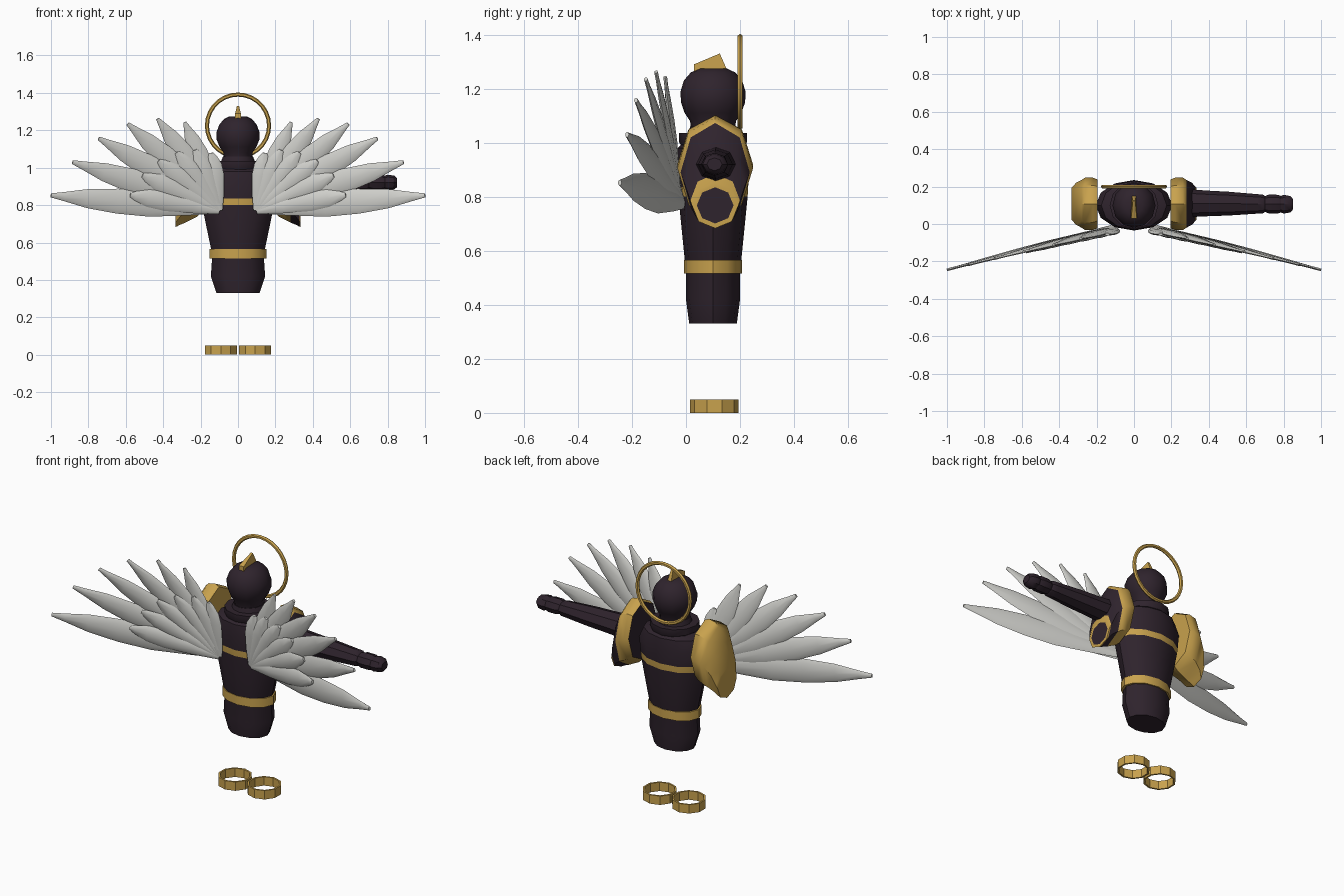
import bpy, bmesh, math
from mathutils import Vector

cube = bpy.data.objects.get("Cube")
if cube:
    bpy.data.objects.remove(cube)


def material(name, rgb):
    m = bpy.data.materials.new(name)
    m.use_nodes = True
    m.diffuse_color = (*rgb, 1)
    m.node_tree.nodes["Principled BSDF"].inputs["Base Color"].default_value = (*rgb, 1)
    return m


DARK = material("dark plum", (0.028, 0.017, 0.026))
GOLD = material("gold", (0.58, 0.36, 0.075))
WHITE = material("feather white", (0.63, 0.63, 0.60))
X, Y, Z = Vector((1, 0, 0)), Vector((0, 1, 0)), Vector((0, 0, 1))


def finish(name, bm, mats, angle=35):
    bmesh.ops.recalc_face_normals(bm, faces=bm.faces)
    mesh = bpy.data.meshes.new(name)
    bm.to_mesh(mesh)
    bm.free()
    for m in mats:
        mesh.materials.append(m)
    ob = bpy.data.objects.new(name, mesh)
    bpy.context.collection.objects.link(ob)
    bpy.ops.object.select_all(action="DESELECT")
    ob.select_set(True)
    bpy.context.view_layer.objects.active = ob
    bpy.ops.object.shade_smooth_by_angle(angle=math.radians(angle))
    return ob


def loft(name, rings, u, v, sides, mats, bands=(), cap=0, turn=0.0, angle=35):
    """Skin rings of (centre, radius along u, radius along v); bands lists strips in mats[1]."""
    bm = bmesh.new()
    loops = []
    for c, ru, rv in rings:
        angles = [2 * math.pi * (i + turn) / sides for i in range(sides)]
        loops.append([bm.verts.new(c + u * ru * math.cos(a) + v * rv * math.sin(a)) for a in angles])
    for k, (a, b) in enumerate(zip(loops, loops[1:])):
        for i in range(sides):
            j = (i + 1) % sides
            f = bm.faces.new((a[i], a[j], b[j], b[i]))
            f.material_index = 1 if k in bands else 0
    for loop in (loops[0], loops[-1]):
        bm.faces.new(loop).material_index = cap
    return finish(name, bm, mats, angle)


def upright(name, profile, mats, sides=12, **kw):
    rings = [(Vector((0, 0.1, z)), rx, ry) for z, rx, ry in profile]
    return loft(name, rings, X, Y, sides, mats, **kw)


# Torso with a flush gold chest band
upright("torso", [(0.33, 0.115, 0.088), (0.42, 0.145, 0.1), (0.54, 0.137, 0.1),
                  (0.56, 0.143, 0.104), (0.70, 0.172, 0.118), (0.80, 0.192, 0.128),
                  (0.835, 0.197, 0.13), (0.92, 0.205, 0.135), (0.98, 0.175, 0.13),
                  (1.0, 0.12, 0.11)], [DARK, GOLD], bands=(5,))
upright("waist_belt", [(0.515, 0.152, 0.107), (0.565, 0.152, 0.107)], [GOLD])

# Stepped collar, neck and head
upright("collar", [(0.96, 0.13, 0.125), (0.985, 0.115, 0.115), (1.0, 0.13, 0.125),
                   (1.035, 0.13, 0.125), (1.035, 0.09, 0.09), (1.06, 0.08, 0.085)], [DARK])
upright("head", [(1.04, 0.075, 0.08), (1.08, 0.078, 0.085), (1.11, 0.098, 0.105),
                 (1.15, 0.114, 0.119), (1.19, 0.115, 0.12), (1.23, 0.1, 0.108),
                 (1.26, 0.075, 0.082), (1.275, 0.045, 0.05)], [DARK])

# Crest fin on the head
bm = bmesh.new()
outline = [(0.03, 1.2), (0.03, 1.29), (0.125, 1.33), (0.165, 1.24), (0.165, 1.2)]
halves = []
for s in (-1, 1):
    halves.append([bm.verts.new((s * (0.006 if z > 1.3 else 0.015), y, z)) for y, z in outline])
    bm.faces.new(halves[-1])
for i in range(len(outline)):
    j = (i + 1) % len(outline)
    bm.faces.new((halves[0][i], halves[0][j], halves[1][j], halves[1][i]))
finish("crest", bm, [GOLD])

# Halo standing behind the head
bpy.ops.mesh.primitive_torus_add(major_radius=0.166, minor_radius=0.011, major_segments=28,
                                 minor_segments=6, location=(0, 0.2, 1.225),
                                 rotation=(math.pi / 2, 0, 0))
halo = bpy.context.object
halo.name = "halo"
halo.data.materials.append(GOLD)
bpy.ops.object.shade_smooth_by_angle(angle=math.radians(50))

# Open ankle rings
for side, s in (("left", 1), ("right", -1)):
    bm = bmesh.new()
    walls = []
    for r, z in ((0.09, 0), (0.09, 0.05), (0.08, 0.05), (0.08, 0)):
        walls.append([bm.verts.new((s * 0.092 + r * math.cos(a), 0.105 + r * math.sin(a), z))
                      for a in [math.pi * (i + 0.5) / 5 for i in range(10)]])
    for k in range(4):
        a, b = walls[k], walls[(k + 1) % 4]
        for i in range(10):
            j = (i + 1) % 10
            bm.faces.new((a[i], a[j], b[j], b[i]))
    finish(side + "_ankle_ring", bm, [GOLD])

# Shoulder guards: the left one is dark with gold rims, the right one all gold
guard = [(0.195, 0.925, 0.13, 0.165), (0.22, 0.92, 0.14, 0.182), (0.262, 0.905, 0.14, 0.188),
         (0.28, 0.89, 0.128, 0.183), (0.31, 0.845, 0.112, 0.15), (0.328, 0.785, 0.092, 0.1),
         (0.335, 0.768, 0.086, 0.085), (0.335, 0.768, 0.068, 0.067)]
for side, s in (("left", 1), ("right", -1)):
    rings = [(Vector((s * x, 0.108, z)), ry, rz) for x, z, ry, rz in guard]
    mats = [DARK, GOLD] if s > 0 else [GOLD, GOLD]
    loft(side + "_shoulder_guard", rings, Y, Z, 8, mats, bands=(0, 1, 2, 5, 6), angle=40)

# Outstretched left arm with wrist groove and fist
arm = [(0.2, 0.075), (0.3, 0.074), (0.42, 0.067), (0.5, 0.064), (0.66, 0.052), (0.69, 0.05),
       (0.7, 0.042), (0.72, 0.05), (0.77, 0.05), (0.785, 0.044), (0.8, 0.05), (0.835, 0.044),
       (0.85, 0.028)]
loft("left_arm", [(Vector((x, 0.112 - 0.01 * (x - 0.2), 0.92)), r, r * 0.85) for x, r in arm],
     Y, Z, 8, [DARK])


# Wings: each feather is a flattened spindle from root to tip
def feather(name, root, tip, width, shape, thick):
    axis = tip - root
    d = axis.normalized()
    flat = (Y - d * Y.dot(d)).normalized()
    across = d.cross(flat)
    rings = [(root + axis * t, width * w, max(thick * w, 0.007)) for t, w in shape]
    loft(name, rings, across, flat, 8, [WHITE], angle=60)


LONG = [(0, 0.3), (0.15, 0.6), (0.4, 1), (0.6, 0.98), (0.78, 0.75), (0.92, 0.36), (1, 0.16)]
SHORT = [(0, 0.35), (0.3, 0.75), (0.6, 1), (0.8, 0.9), (0.94, 0.5), (1, 0.22)]
flight = [(1.0, 0.852), (0.885, 1.03), (0.745, 1.157), (0.59, 1.235), (0.43, 1.262), (0.285, 1.243)]
for side, s in (("left", 1), ("right", -1)):
    for i, (x, z) in enumerate(flight):
        root = Vector((s * 0.11, -0.01 - 0.003 * i, 0.775 + 0.012 * i))
        tip = Vector((s * x, -0.01 - 0.235 * x, z))
        feather(f"{side}_flight_feather_{i + 1}", root, tip, 0.068 - 0.003 * i, LONG, 0.014)
    for i in range(6):
        a = math.radians(8 + 15.5 * i)
        reach = 0.46 - 0.034 * i
        root = Vector((s * 0.1, -0.025, 0.77))
        tip = Vector((s * (0.12 + reach * math.cos(a)), -0.05 - 0.22 * reach * math.cos(a),
                      0.79 + reach * math.sin(a)))
        feather(f"{side}_covert_feather_{i + 1}", root, tip, 0.052, SHORT, 0.014)
